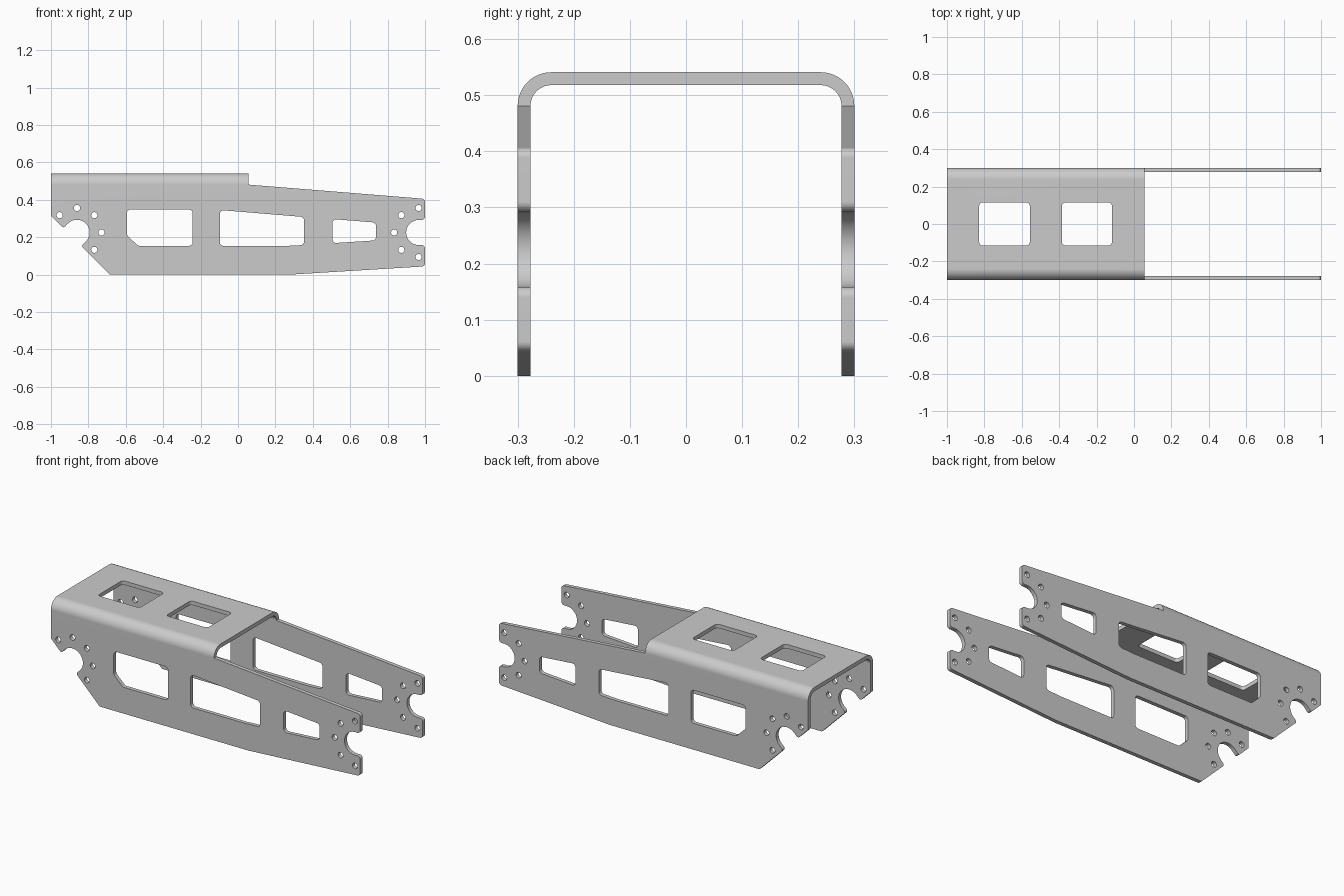
import bpy, bmesh
from math import sin, cos, pi, radians, tan
from mathutils import Vector

if "Cube" in bpy.data.objects:
    bpy.data.objects.remove(bpy.data.objects["Cube"])

T = 0.023                    # sheet thickness
R = 0.06                     # outer bend radius
FLAT, ZB = 0.24, 0.481       # half width of flat top, height where the bend ends
ARC, STEPS = 0.09, 12        # unrolled bend length, bend segments


def rounded(pts, seg=6):
    """Closed outline; each point is (x, z, corner radius)."""
    out = []
    for i, (x, z, r) in enumerate(pts):
        p = Vector((x, z))
        if r == 0:
            out.append(p)
            continue
        a = (Vector(pts[i - 1][:2]) - p).normalized()
        b = (Vector(pts[(i + 1) % len(pts)][:2]) - p).normalized()
        half = a.angle(b) / 2
        centre = p + (a + b).normalized() * (r / sin(half))
        s = p + a * (r / tan(half)) - centre
        e = p + b * (r / tan(half)) - centre
        total = s.angle_signed(e)
        for k in range(seg + 1):
            t = -total * k / seg
            out.append(centre + Vector((s.x * cos(t) - s.y * sin(t),
                                        s.x * sin(t) + s.y * cos(t))))
    return out


def arc(cx, cz, r, a0, a1, n):
    return [(cx + r * cos(radians(a0 + (a1 - a0) * k / n)),
             cz + r * sin(radians(a0 + (a1 - a0) * k / n)), 0) for k in range(n + 1)]


def unroll(pts, side=1):
    return [(p[0], side * (FLAT + ARC + ZB - p[1])) for p in pts]


# Side plate outline with the two U-shaped slots
LC, RC = (-0.861, 0.225), (0.966, 0.225)
side = rounded(
    [(0.055, ZB, 0), (1, 0.405, 0.018), (1, 0.292, 0.018)]
    + arc(*RC, 0.067, 90, 270, 18)
    + [(1, 0.158, 0.018), (1, 0.044, 0.018), (0.28, 0, 0), (-0.685, 0, 0.012),
       (-0.838, 0.152, 0.012)]
    + arc(*LC, 0.068, -45, 135, 18)
    + [(-0.934, 0.248, 0.012), (-1, 0.314, 0.01), (-1, ZB, 0)])
loops = [unroll(side) + unroll(side, -1)[::-1]]

# Side windows and bolt holes
cuts = [rounded([(x, z, 0.02) for x, z in w]) for w in (
    [(-0.594, 0.348), (-0.242, 0.348), (-0.242, 0.154), (-0.535, 0.154), (-0.594, 0.211)],
    [(-0.097, 0.345), (0.353, 0.308), (0.353, 0.158), (0.25, 0.153), (-0.097, 0.153)],
    [(0.505, 0.297), (0.738, 0.278), (0.738, 0.183), (0.505, 0.168)])]
# the nearly straight lower corner of the middle window needs no large arc
for (cx, cz), angles in ((LC, (-45, 0, 45, 90, 135)), (RC, (90, 135, 180, 225, 270))):
    for a in angles:
        hx, hz = cx + 0.131 * cos(radians(a)), cz + 0.131 * sin(radians(a))
        cuts.append(arc(hx, hz, 0.0165, 0, 345, 23))
for c in cuts:
    loops += [unroll(c), unroll(c, -1)]

# Roof windows
for x0, x1 in ((-0.828, -0.557), (-0.386, -0.118)):
    loops.append(rounded([(x0, -0.115, 0.02), (x1, -0.115, 0.02),
                          (x1, 0.115, 0.02), (x0, 0.115, 0.02)]))

# Flat sheet blank
curve = bpy.data.curves.new("sheet_blank", 'CURVE')
curve.dimensions, curve.fill_mode, curve.extrude = '2D', 'BOTH', T / 2
for loop in loops:
    sp = curve.splines.new('POLY')
    sp.points.add(len(loop) - 1)
    for pt, p in zip(sp.points, loop):
        pt.co = (p[0], p[1], 0, 1)
    sp.use_cyclic_u = True
blank = bpy.data.objects.new("sheet_blank", curve)
bpy.context.collection.objects.link(blank)
bpy.context.view_layer.update()
mesh = bpy.data.meshes.new_from_object(
    blank.evaluated_get(bpy.context.evaluated_depsgraph_get()))
bpy.data.objects.remove(blank)

# Cut the bend lines, then fold the sheet into a channel
bm = bmesh.new()
bm.from_mesh(mesh)
bmesh.ops.remove_doubles(bm, verts=bm.verts, dist=1e-5)
for s in (-1, 1):
    for k in range(STEPS + 1):
        bmesh.ops.bisect_plane(bm, geom=bm.verts[:] + bm.edges[:] + bm.faces[:], dist=1e-6,
                               plane_co=(0, s * (FLAT + ARC * k / STEPS), 0),
                               plane_no=(0, 1, 0))
for v in bm.verts:
    u, d = abs(v.co.y), T / 2 - v.co.z
    s = 1 if v.co.y >= 0 else -1
    t = min(max((u - FLAT) / ARC, 0), 1) * pi / 2
    y = min(u, FLAT) + (R - d) * sin(t)
    z = ZB + (R - d) * cos(t) - max(u - FLAT - ARC, 0)
    v.co = (v.co.x, s * y, z)
bmesh.ops.recalc_face_normals(bm, faces=bm.faces)
bm.to_mesh(mesh)
bm.free()

bracket = bpy.data.objects.new("folded_arm_channel", mesh)
mesh.name = "folded_arm_channel"
bpy.context.collection.objects.link(bracket)
bpy.context.view_layer.objects.active = bracket
bracket.select_set(True)
bpy.ops.object.shade_smooth_by_angle(angle=radians(30))
wn = bracket.modifiers.new("flat_normals", 'WEIGHTED_NORMAL')
wn.keep_sharp = True
